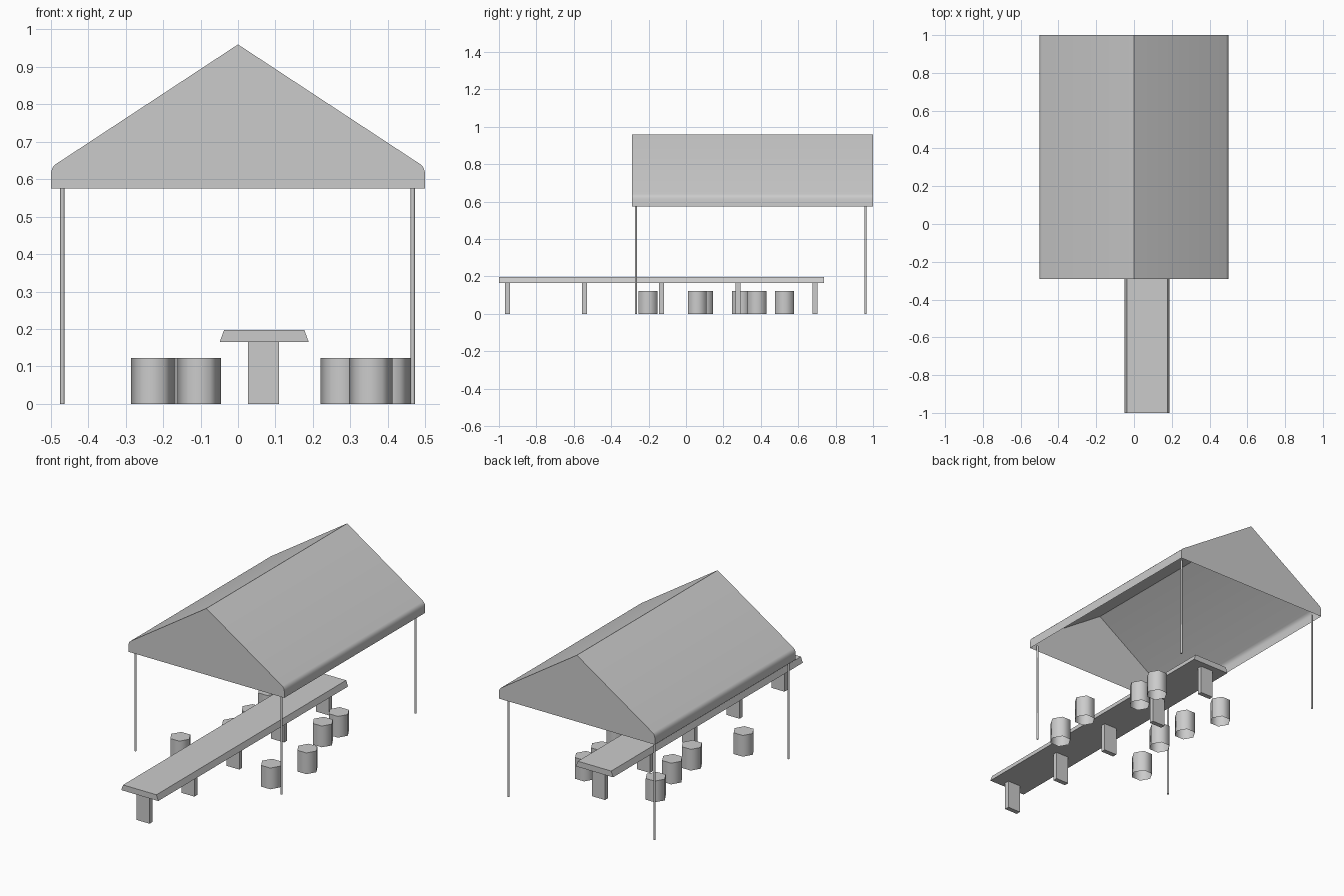
import bpy, bmesh, math

if "Cube" in bpy.data.objects:
    bpy.data.objects.remove(bpy.data.objects["Cube"])


def finish(name, bm):
    mesh = bpy.data.meshes.new(name)
    bmesh.ops.recalc_face_normals(bm, faces=bm.faces)
    bm.to_mesh(mesh)
    bm.free()
    obj = bpy.data.objects.new(name, mesh)
    bpy.context.collection.objects.link(obj)
    return obj


def extrude_profile(name, profile, y0, y1, closed=True):
    """Sweep an x/z profile along y with end caps; closed joins last point to first."""
    bm = bmesh.new()
    a = [bm.verts.new((x, y0, z)) for x, z in profile]
    b = [bm.verts.new((x, y1, z)) for x, z in profile]
    bm.faces.new(a)
    bm.faces.new(b[::-1])
    n = len(profile)
    for i in range(n if closed else n - 1):
        j = (i + 1) % n
        bm.faces.new((a[i], b[i], b[j], a[j]))
    return finish(name, bm)


def prism(name, x, y, radius, height, sides, open_bottom=False):
    """Upright smooth-sided prism with a corner pointing along x."""
    bm = bmesh.new()
    ring = [(x + radius * math.cos(2 * math.pi * i / sides),
             y + radius * math.sin(2 * math.pi * i / sides)) for i in range(sides)]
    low = [bm.verts.new((px, py, 0)) for px, py in ring]
    top = [bm.verts.new((px, py, height)) for px, py in ring]
    for i in range(sides):
        j = (i + 1) % sides
        bm.faces.new((low[i], low[j], top[j], top[i])).smooth = True
    bm.faces.new(top)
    if not open_bottom:
        bm.faces.new(low[::-1])
    return finish(name, bm)


# Roof: hollow gabled canopy with rounded eaves, open underneath
half = [(0.5, 0.575), (0.5, 0.614), (0.498, 0.624), (0.494, 0.633), (0.487, 0.64)]
roof_profile = half + [(0, 0.96)] + [(-x, z) for x, z in reversed(half)]
roof = extrude_profile("roof", roof_profile, -0.29, 1.0, closed=False)
bpy.context.view_layer.objects.active = roof
roof.select_set(True)
bpy.ops.object.shade_smooth_by_angle(angle=math.radians(35))

# Posts under the roof corners
for label, y in (("front", -0.268), ("back", 0.96)):
    for side, x in (("left", -0.469), ("right", 0.467)):
        prism(f"{label}_{side}_post", x, y, 0.006, 0.59, 6)

# Long table with bevelled sides
extrude_profile("table_top", [(-0.049, 0.165), (0.189, 0.165), (0.177, 0.198), (-0.037, 0.198)],
                -1.0, 0.738)

# Slab legs spaced evenly along the table
for i in range(5):
    y = -0.954 + 0.411 * i
    extrude_profile(f"table_leg_{i + 1}", [(0.027, 0), (0.11, 0), (0.11, 0.165), (0.027, 0.165)],
                    y - 0.0135, y + 0.0135)

# Hexagonal stools scattered on both sides
stools = [(-0.228, -0.203), (-0.104, 0.095), (-0.118, 0.295), (-0.175, 0.527),
          (0.355, -0.203), (0.403, 0.06), (0.278, 0.38), (0.278, 0.527)]
for i, (x, y) in enumerate(stools):
    prism(f"stool_{i + 1}", x, y, 0.058, 0.123, 6, open_bottom=True)
